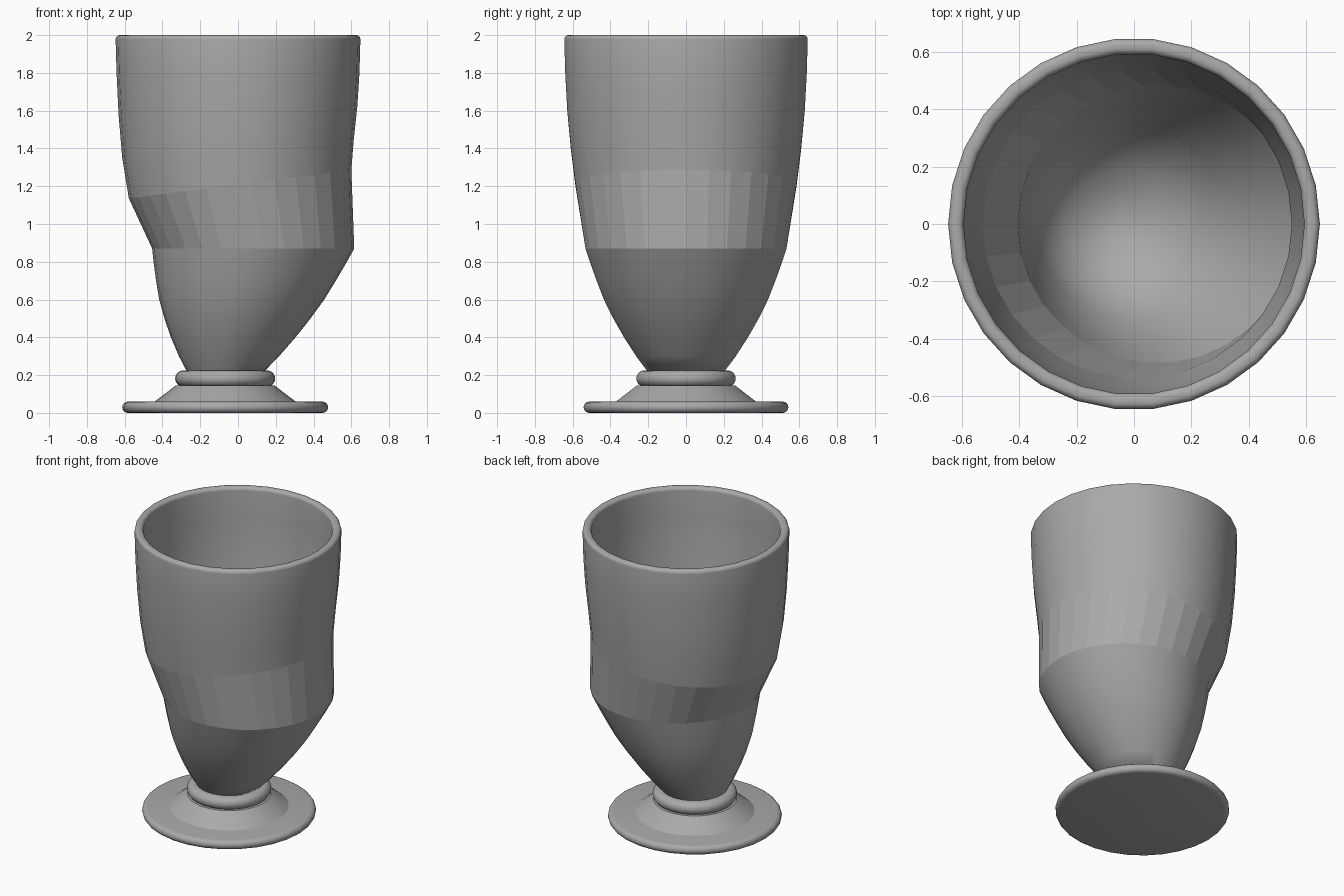
import bpy, bmesh, math

if "Cube" in bpy.data.objects:
    bpy.data.objects.remove(bpy.data.objects["Cube"])

SIDES = 30
STEM_X = -0.068

grey = bpy.data.materials.new("plain grey")
grey.use_nodes = True
grey.diffuse_color = (0.4, 0.4, 0.4, 1)
grey.node_tree.nodes["Principled BSDF"].inputs["Base Color"].default_value = (0.4, 0.4, 0.4, 1)


def loft(name, rings, angle):
    """Skin a stack of (centre x, radius, z, tilt, sharp) circles and cap the ends."""
    bm = bmesh.new()
    loops = []
    for cx, r, z, tilt, _ in rings:
        loop = []
        for i in range(SIDES):
            a = math.tau * i / SIDES
            x = cx + r * math.cos(a)
            loop.append(bm.verts.new((x, r * math.sin(a), z + tilt * x)))
        loops.append(loop)
    for low, high in zip(loops, loops[1:]):
        for i in range(SIDES):
            j = (i + 1) % SIDES
            bm.faces.new((low[i], low[j], high[j], high[i]))
    bm.faces.new(loops[0][::-1])
    bm.faces.new(loops[-1])
    bmesh.ops.recalc_face_normals(bm, faces=bm.faces)
    bm.verts.index_update()
    crease = {v.index for loop, ring in zip(loops, rings) if ring[4] for v in loop}
    mesh = bpy.data.meshes.new(name)
    bm.to_mesh(mesh)
    bm.free()
    mesh.materials.append(grey)
    obj = bpy.data.objects.new(name, mesh)
    bpy.context.collection.objects.link(obj)
    bpy.ops.object.select_all(action='DESELECT')
    obj.select_set(True)
    bpy.context.view_layer.objects.active = obj
    bpy.ops.object.shade_smooth_by_angle(angle=math.radians(angle))
    for e in mesh.edges:
        if e.vertices[0] in crease and e.vertices[1] in crease:
            e.use_edge_sharp = True
    return obj


def bead(radius, z, size, start, end, steps=6):
    """Quarter or half round edge profile as (radius, z) points."""
    return [(radius + size * math.cos(math.radians(start + (end - start) * k / steps)),
             z + size * math.sin(math.radians(start + (end - start) * k / steps)))
            for k in range(steps + 1)]


def turned(name, profile):
    return loft(name, [(STEM_X, r, z, 0, False) for r, z in profile], 35)


# Foot: round-edged disc, sloping collar, and ring under the bowl
turned("foot_disc", bead(0.515, 0.03, 0.03, -90, 90, 8))
turned("foot_collar", [(0.38, 0.055), (0.32, 0.1), (0.262, 0.145)])
turned("stem_ring", bead(0.222, 0.182, 0.043, -90, 90, 8))

# Bowl: leaning lower cup, twisted waist band, upright upper cup
lower = [(0.22, 0.205), (0.3, 0.265), (0.4, 0.33), (0.5, 0.387),
         (0.6, 0.437), (0.7, 0.476), (0.8, 0.512), (0.87, 0.535)]
upper = [(1.21, 0.589, 0.128), (1.4, 0.613, 0.08), (1.6, 0.632, 0.04), (1.8, 0.643, 0)]


def lean(z):
    return STEM_X + 0.225 * (z - 0.21)


outside = [(lean(z), r, z, 0, z == 0.87) for z, r in lower]
outside += [(0.011 if t > 0.1 else 0, r, z, t, t > 0.1) for z, r, t in upper]
rim = [(0, r, z, 0, False) for r, z in
       bead(0.625, 1.977, 0.023, 0, 90) + bead(0.617, 1.977, 0.023, 90, 180)]
inside = [(c, r - 0.05, z, t, s) for c, r, z, t, s in reversed(outside[2:])]
inside += [(lean(0.33), 0.2, 0.33, 0, False), (lean(0.28), 0.11, 0.28, 0, False),
           (lean(0.26), 0.03, 0.26, 0, False)]
loft("bowl", outside + rim + inside, 50)
